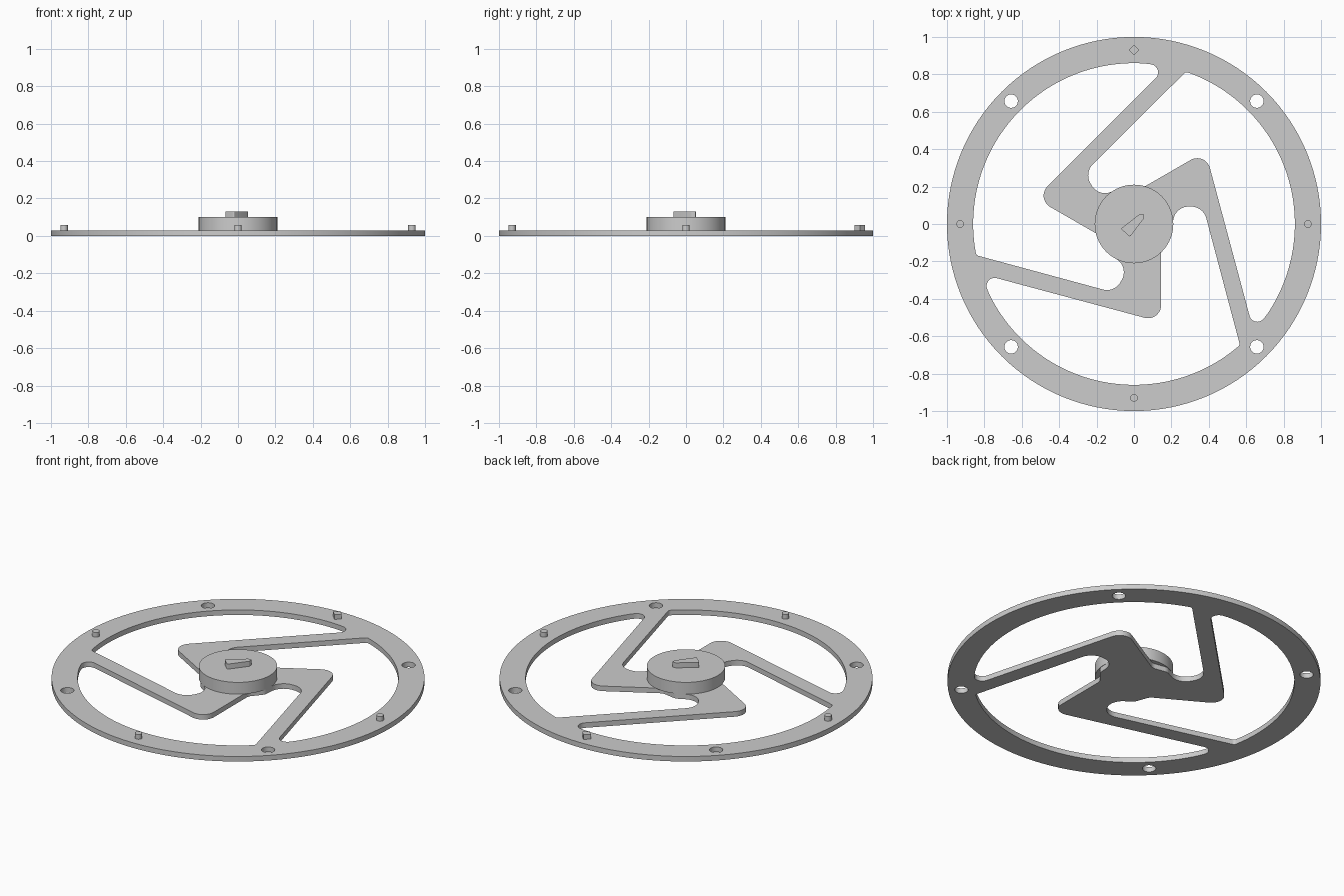
import bpy, bmesh
from math import sin, cos, tan, pi, radians
from mathutils import Vector, Matrix

cube = bpy.data.objects.get("Cube")
if cube:
    bpy.data.objects.remove(cube, do_unlink=True)

grey = bpy.data.materials.new("plain_grey")
grey.use_nodes = True
grey.diffuse_color = (0.604, 0.604, 0.604, 1)
grey.node_tree.nodes["Principled BSDF"].inputs["Base Color"].default_value = grey.diffuse_color

PLATE = 0.03      # plate thickness
RIM_INNER = 0.86


def circle(r, n, x=0.0, y=0.0):
    return [Vector((x + r * cos(2 * pi * i / n), y + r * sin(2 * pi * i / n), 0)) for i in range(n)]


def rounded(corners, steps=10):
    """Turn (x, y, radius) corners into an outline with filleted corners."""
    pts = [Vector((x, y, 0)) for x, y, r in corners]
    out = []
    for i, p in enumerate(pts):
        r = corners[i][2]
        if r == 0:
            out.append(p)
            continue
        a = (pts[i - 1] - p).normalized()
        b = (pts[(i + 1) % len(pts)] - p).normalized()
        half = a.angle(b) / 2
        centre = p + (a + b).normalized() * (r / sin(half))
        start = (p + a * (r / tan(half)) - centre).normalized()
        end = (p + b * (r / tan(half)) - centre).normalized()
        out += [centre + start.slerp(end, k / steps) * r for k in range(steps + 1)]
    return out


def slab(name, outlines, z, height):
    """Extrude a filled outline, with any further outlines cut as holes."""
    curve = bpy.data.curves.new(name, "CURVE")
    curve.dimensions = "2D"
    curve.fill_mode = "BOTH"
    curve.extrude = height / 2
    for outline in outlines:
        spline = curve.splines.new("POLY")
        spline.points.add(len(outline) - 1)
        for point, co in zip(spline.points, outline):
            point.co = (co.x, co.y, 0, 1)
        spline.use_cyclic_u = True
    obj = bpy.data.objects.new(name, curve)
    bpy.context.collection.objects.link(obj)
    obj.location.z = z + height / 2
    bpy.ops.object.select_all(action="DESELECT")
    obj.select_set(True)
    bpy.context.view_layer.objects.active = obj
    bpy.ops.object.convert(target="MESH")
    obj = bpy.context.object
    # Weld the caps to the walls
    bm = bmesh.new()
    bm.from_mesh(obj.data)
    bmesh.ops.remove_doubles(bm, verts=bm.verts, dist=0.00005)
    bmesh.ops.recalc_face_normals(bm, faces=bm.faces)
    bm.to_mesh(obj.data)
    bm.free()
    obj.data.materials.clear()
    obj.data.materials.append(grey)
    bpy.ops.object.shade_smooth_by_angle(angle=radians(30))


def on_rim(deg, radius):
    return (RIM_INNER * cos(radians(deg)), RIM_INNER * sin(radians(deg)), radius)


# Opening between two bent spokes: elbow, rim arc, spoke pocket, hub edge
opening = [(0.145, -0.525, 0.07), on_rim(198.1, 0.043)]
opening += [on_rim(206 + 2 * i, 0) for i in range(52)]
opening += [on_rim(311.2, 0.02), (0.37, 0.093, 0.083), (0.215, 0.093, 0.083),
            (0.205, -0.04, 0.05), (0.145, -0.11, 0.05)]
opening = rounded(opening)

# Wheel plate with three openings and four bolt holes
outlines = [circle(1, 128)]
for k in range(3):
    turn = Matrix.Rotation(k * 2 * pi / 3, 3, "Z")
    outlines.append([turn @ p for p in opening])
for sx in (-1, 1):
    for sy in (-1, 1):
        outlines.append(circle(0.036, 32, 0.657 * sx, 0.657 * sy))
slab("wheel_plate", outlines, 0, PLATE)

# Raised hub and its wedge-shaped key
slab("hub_disc", [circle(0.21, 96)], PLATE, 0.07)
key = [(-0.07, -0.025, 0.006), (-0.022, -0.069, 0.006), (0.053, 0.03, 0.006), (0.053, 0.053, 0.006),
       (0.03, 0.053, 0.006)]
slab("hub_key", [rounded(key, 4)], 0.10, 0.03)

# Rim pegs: three round, one diamond at the back
for name, x, y in (("left_peg", 0.93, 0), ("right_peg", -0.93, 0), ("front_peg", 0, -0.93)):
    slab(name, [circle(0.02, 24, x, y)], PLATE, 0.028)
slab("back_diamond_peg", [circle(0.028, 4, 0, 0.93)], PLATE, 0.028)
